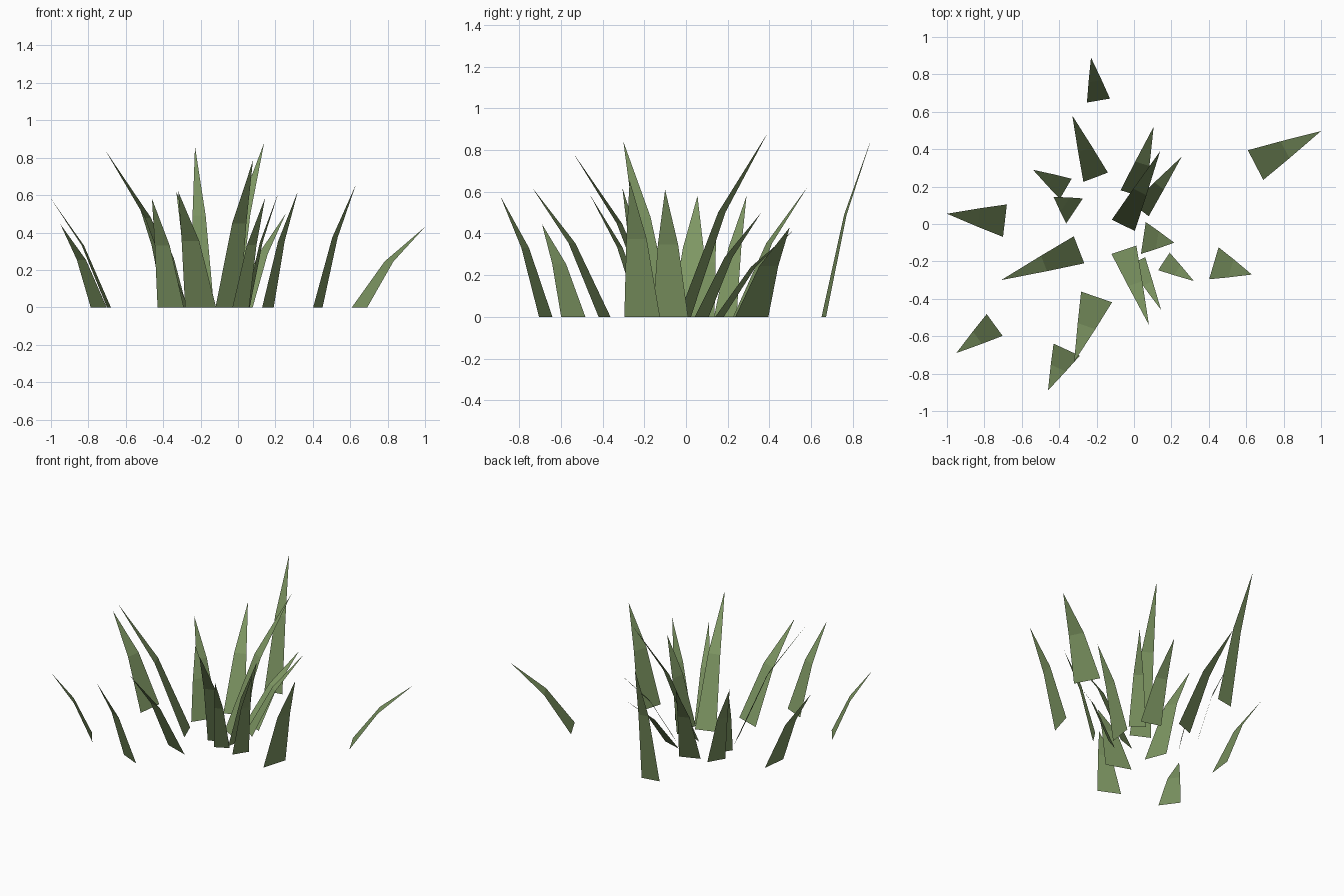
import bpy
from mathutils import Vector

# Remove the default object if it is there
default_object = bpy.data.objects.get("Cube")
if default_object:
    bpy.data.objects.remove(default_object, do_unlink=True)

# Single flat grass colour
grass_green = bpy.data.materials.new("grass_green")
grass_green.use_nodes = True
colour = (0.21, 0.31, 0.125, 1.0)
grass_green.diffuse_color = colour
shader = next(node for node in grass_green.node_tree.nodes if node.type == "BSDF_PRINCIPLED")
shader.inputs["Base Color"].default_value = colour
shader.inputs["Roughness"].default_value = 0.9

# Shape shared by every blade: where it folds, as shares of lean, height and width
FOLD_LEAN = 0.45
FOLD_HEIGHT = 0.57
FOLD_WIDTH = 0.57


def make_blade(name, root_x, root_y, tip_x, tip_y, height, width):
    """A flat strip that leans from its root, folds once and ends in a point."""
    root = Vector((root_x, root_y, 0))
    lean = Vector((tip_x, tip_y, 0)) - root
    up = Vector((0, 0, height))
    # The root edge lies across the direction of the lean
    across = Vector((lean.y, -lean.x, 0)).normalized() * width / 2
    fold = root + lean * FOLD_LEAN + up * FOLD_HEIGHT
    fold_across = across * FOLD_WIDTH
    corners = [
        root - across, root + across,
        fold + fold_across, fold - fold_across,
        root + lean + up,
    ]
    mesh = bpy.data.meshes.new(name)
    # Wound so that the normals point to the upper side of the leaning blade
    mesh.from_pydata(corners, [], [(0, 1, 2, 3), (3, 2, 4)])
    mesh.materials.append(grass_green)
    blade = bpy.data.objects.new(name, mesh)
    bpy.context.scene.collection.objects.link(blade)
    return blade


# Each blade: root centre, tip position, height, root width
clumps = {
    "back_blade": [
        (-.19, .66, -.23, .89, .86, .125),
        (-.205, .25, -.33, .58, .62, .14),
        (-.005, .16, .105, .52, .42, .14),
        (-.057, -.007, .14, .39, .88, .137),
        (.035, .075, .255, .36, .5, .11),
    ],
    "right_blade": [
        (-.365, .188, -.54, .29, .58, .125),
        (-.318, .07, -.43, .145, .46, .16),
        (-.69, .018, -1, .055, .58, .175),
        (-.294, -.138, -.71, -.3, .84, .155),
        (-.745, -.54, -.95, -.69, .445, .144),
    ],
    "front_blade": [
        (-.36, -.672, -.46, -.89, .58, .154),
        (-.2, -.39, -.32, -.737, .62, .175),
        (-.054, -.138, .08, -.54, .785, .14),
        (.015, -.2, .145, -.46, .585, .1),
    ],
    "left_blade": [
        (.16, -.2, .32, -.305, .62, .112),
        (.05, -.075, .215, -.1, .61, .172),
        (.427, -.21, .63, -.27, .655, .178),
        (.65, .315, 1, .497, .43, .179),
    ],
}

for clump_name, blades in clumps.items():
    for number, blade_shape in enumerate(blades, start=1):
        make_blade(f"{clump_name}_{number}", *blade_shape)
